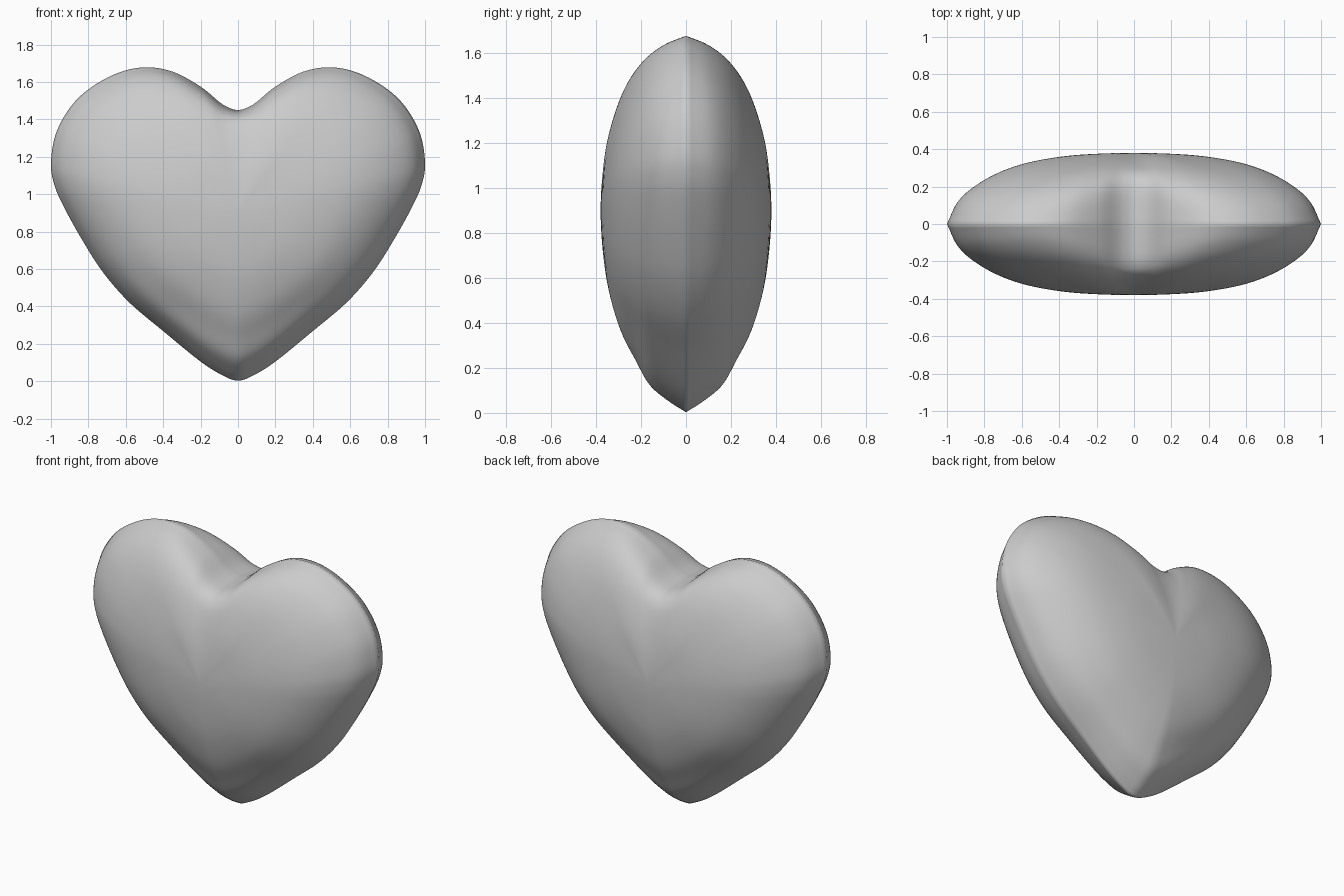
import bpy, bmesh, math

if "Cube" in bpy.data.objects:
    bpy.data.objects.remove(bpy.data.objects["Cube"])

CENTRE_Z, DEPTH, CORE = 0.9, 0.38, 0.88
STEPS = 6

# Right half of the outline (x, z), bottom tip to top notch
half = [(0, 0.003), (0.08, 0.03), (0.2, 0.105), (0.4, 0.268), (0.58, 0.42), (0.72, 0.58),
        (0.83, 0.75), (0.93, 0.93), (0.982, 1.05), (1.0, 1.165), (0.975, 1.32), (0.9, 1.46),
        (0.8, 1.56), (0.65, 1.645), (0.5, 1.678), (0.35, 1.655), (0.2, 1.575),
        (0.1, 1.493), (0.05, 1.463), (0, 1.45)]

# Puffiness from centre to rim: (radius, depth at bottom, side, lobe, notch)
puff = [(0, 1, 1, 1, 1), (0.2, 0.975, 0.99, 0.98, 0.965), (0.4, 0.905, 0.955, 0.925, 0.895),
        (0.6, 0.765, 0.865, 0.805, 0.81), (0.75, 0.585, 0.725, 0.66, 0.73),
        (0.87, 0.42, 0.53, 0.47, 0.62), (0.95, 0.19, 0.31, 0.25, 0.43), (1, 0, 0, 0, 0)]
anchors = [-90, 10, 55, 90]     # directions of those four, in degrees


def catmull(a, b, c, d, t):
    return tuple(0.5 * (2 * q + (r - p) * t + (2 * p - 5 * q + 4 * r - s) * t * t
                        + (3 * q - p - 3 * r + s) * t ** 3) for p, q, r, s in zip(a, b, c, d))


def resample(pts, steps):
    out = []
    for i in range(1, len(pts) - 2):
        out += [catmull(*pts[i - 1:i + 3], k / steps) for k in range(steps)]
    return out + [pts[-2]]


def ring_point(p, row, side):
    """Outline point pulled inward; inner rings turn from heart to circle."""
    x, z, s = p[0], p[1] - CENTRE_Z, row[0]
    r = math.hypot(x, z)
    ang = math.degrees(math.atan2(z, abs(x)))
    k = 0 if ang < anchors[1] else 1 if ang < anchors[2] else 2
    t = (ang - anchors[k]) / (anchors[k + 1] - anchors[k])
    t = t * t * (3 - 2 * t)
    y = row[k + 1] * (1 - t) + row[k + 2] * t
    m = s * (r * s + CORE * (1 - s)) / r
    return (x * m, side * DEPTH * y, CENTRE_Z + z * m)


# Smooth closed outline and smooth puff profile
flip = lambda p: (-p[0], p[1])
right = resample([flip(half[1])] + half + [flip(half[-2])], STEPS)
loop = right + [flip(p) for p in right[-2:0:-1]]
before = (-puff[1][0],) + puff[1][1:]
after = tuple(2 * a - b for a, b in zip(puff[-1], puff[-2]))
rows = resample([before] + puff + [after], 5)[::-1]

# Front and back shells share the rim
bm = bmesh.new()
n = len(loop)
rim = [bm.verts.new((p[0], 0, p[1])) for p in loop]
for side in (-1, 1):
    prev = rim
    for row in rows[1:-1]:
        ring = [bm.verts.new(ring_point(p, row, side)) for p in loop]
        for i in range(n):
            j = (i + 1) % n
            bm.faces.new((prev[i], prev[j], ring[j], ring[i]))
        prev = ring
    tip = bm.verts.new((0, side * DEPTH, CENTRE_Z))
    for i in range(n):
        bm.faces.new((prev[i], prev[(i + 1) % n], tip))
bmesh.ops.recalc_face_normals(bm, faces=bm.faces)

mesh = bpy.data.meshes.new("heart")
bm.to_mesh(mesh)
bm.free()
heart = bpy.data.objects.new("heart", mesh)
bpy.context.collection.objects.link(heart)
bpy.context.view_layer.objects.active = heart
heart.select_set(True)
bpy.ops.object.shade_smooth()
